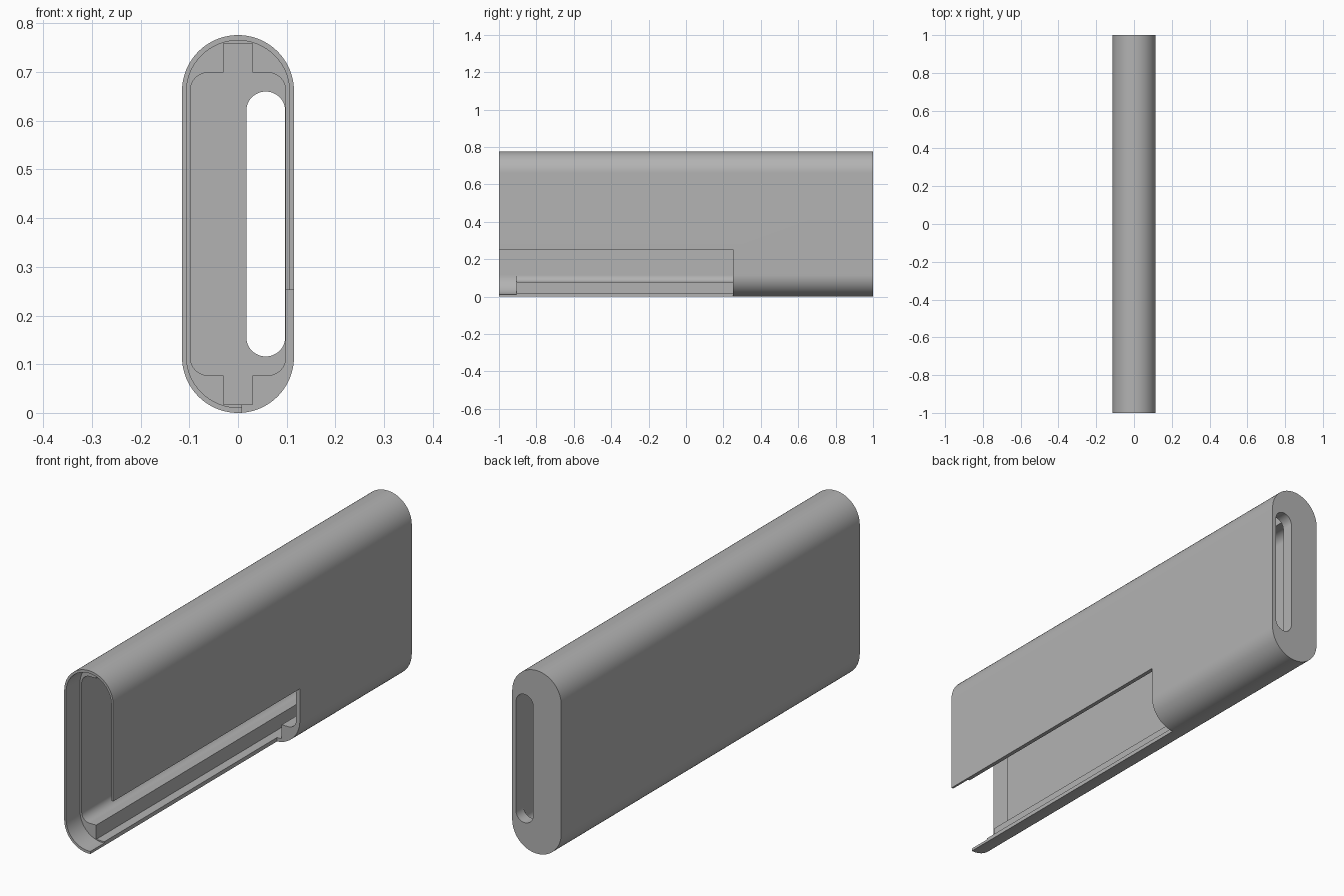
import bpy, bmesh
from math import cos, sin, pi, radians

cube = bpy.data.objects.get("Cube")
if cube:
    bpy.data.objects.remove(cube, do_unlink=True)

MID = 0.388  # height of the long axis


def material(name, rgb):
    mat = bpy.data.materials.new(name)
    mat.use_nodes = True
    mat.diffuse_color = (*rgb, 1)
    mat.node_tree.nodes["Principled BSDF"].inputs["Base Color"].default_value = (*rgb, 1)
    return mat


def rounded_prism(name, x, half_w, half_h, radius, y0, y1, steps=24):
    """Rounded rectangle in XZ, centred on (x, MID), extruded from y0 to y1."""
    outline = []
    for i, (sx, sz) in enumerate([(1, 1), (-1, 1), (-1, -1), (1, -1)]):
        cx, cz = x + sx * (half_w - radius), MID + sz * (half_h - radius)
        for k in range(steps + 1 if radius else 1):
            a = (i + k / steps) * pi / 2
            outline.append((cx + radius * cos(a), cz + radius * sin(a)))
    bm = bmesh.new()
    face = bm.faces.new([bm.verts.new((px, y0, pz)) for px, pz in outline])
    ext = bmesh.ops.extrude_face_region(bm, geom=[face])["geom"]
    bmesh.ops.translate(bm, vec=(0, y1 - y0, 0),
                        verts=[v for v in ext if isinstance(v, bmesh.types.BMVert)])
    bmesh.ops.remove_doubles(bm, verts=bm.verts, dist=1e-6)
    bmesh.ops.recalc_face_normals(bm, faces=bm.faces)
    mesh = bpy.data.meshes.new(name)
    bm.to_mesh(mesh)
    bm.free()
    obj = bpy.data.objects.new(name, mesh)
    bpy.context.collection.objects.link(obj)
    return obj


def box(name, lo, hi):
    bpy.ops.mesh.primitive_cube_add(size=1, location=[(a + b) / 2 for a, b in zip(lo, hi)])
    obj = bpy.context.object
    obj.name = name
    obj.scale = [b - a for a, b in zip(lo, hi)]
    bpy.context.view_layer.update()
    return obj


def cut(target, cutter):
    cutter.hide_render = True
    mod = target.modifiers.new("cut", "BOOLEAN")
    mod.operation, mod.solver, mod.object = "DIFFERENCE", "EXACT", cutter
    bpy.context.view_layer.objects.active = target
    bpy.ops.object.modifier_apply(modifier=mod.name)
    bpy.data.objects.remove(cutter, do_unlink=True)


# Outer sleeve
sleeve = rounded_prism("sleeve", 0, 0.115, MID, 0.1149, -1, 1)

# Shallow recess at the open front, then the main cavity and its two grooves
cut(sleeve, rounded_prism("front_recess", 0, 0.106, 0.377, 0.1059, -1.1, -0.907))
cut(sleeve, rounded_prism("main_cavity", 0, 0.098, 0.311, 0.037, -1.1, 0.95))
cut(sleeve, rounded_prism("grooves", 0, 0.03, 0.371, 0, -1.1, 0.95))

# Slot through the back wall
cut(sleeve, rounded_prism("back_slot", 0.057, 0.04, 0.272, 0.0399, 0.9, 1.1))

# Cutaway of the lower left side
cut(sleeve, box("side_cutaway", (0.008, -1.1, -0.1), (0.3, 0.25, 0.252)))

sleeve.data.materials.clear()
sleeve.data.materials.append(material("plain grey", (0.45, 0.45, 0.45)))
for poly in sleeve.data.polygons:
    poly.material_index = 0

bpy.ops.object.select_all(action="DESELECT")
sleeve.select_set(True)
bpy.context.view_layer.objects.active = sleeve
bpy.ops.object.shade_smooth_by_angle(angle=radians(30))
